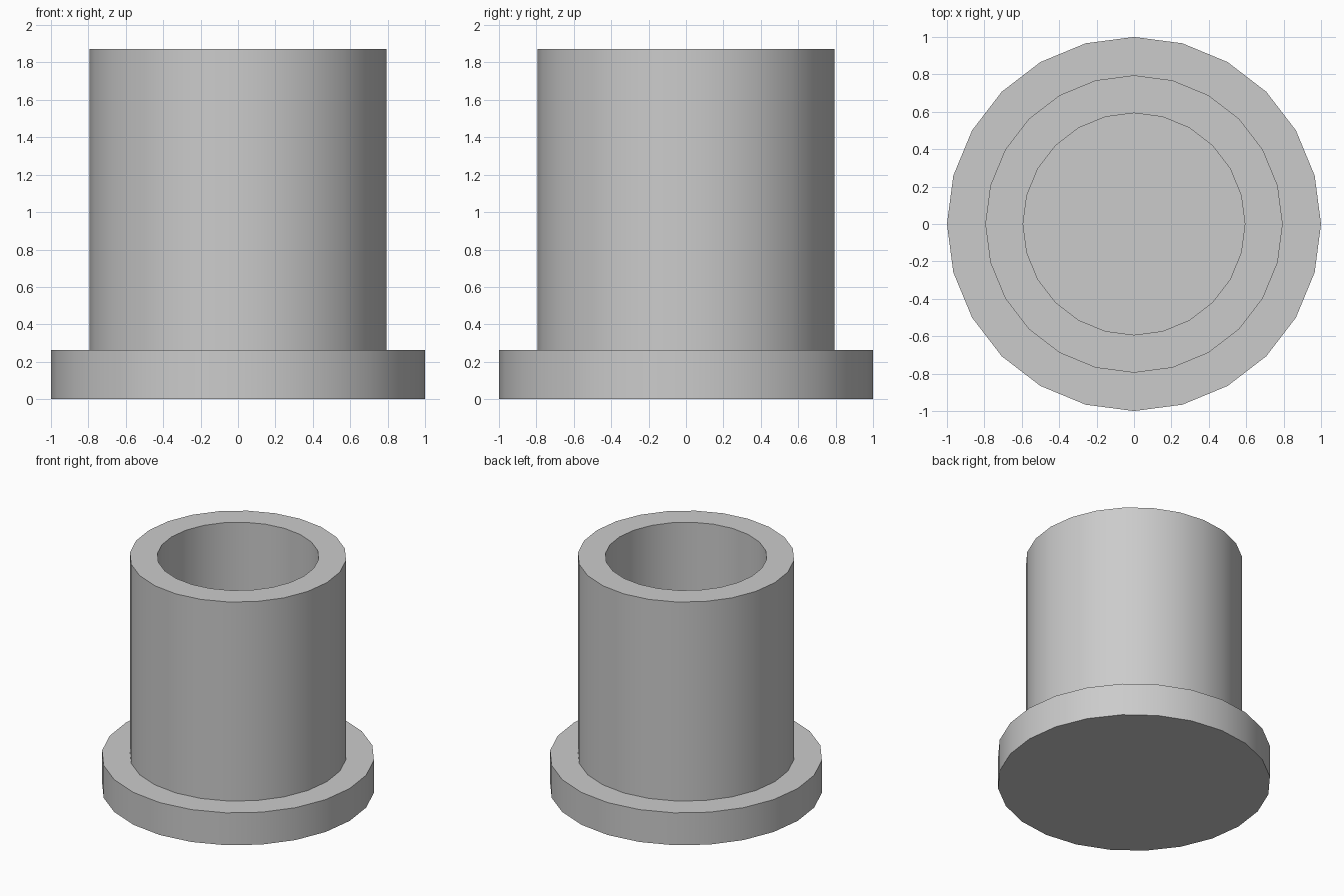
import bpy, bmesh, math
from mathutils import Matrix

cube = bpy.data.objects.get("Cube")
if cube:
    bpy.data.objects.remove(cube, do_unlink=True)

SIDES = 24

grey = bpy.data.materials.new("plain_grey")
grey.use_nodes = True
colour = (0.6, 0.6, 0.6, 1.0)
grey.diffuse_color = colour
grey.node_tree.nodes["Principled BSDF"].inputs["Base Color"].default_value = colour


def lathe(name, profile):
    """Revolve an (r, z) profile; points on the axis become single vertices."""
    bm = bmesh.new()
    verts = [bm.verts.new((r, 0, z)) for r, z in profile]
    edges = [bm.edges.new(pair) for pair in zip(verts, verts[1:])]
    bmesh.ops.spin(bm, geom=verts + edges, cent=(0, 0, 0), axis=(0, 0, 1),
                   angle=math.tau, steps=SIDES, use_merge=True)
    bmesh.ops.remove_doubles(bm, verts=bm.verts, dist=0.0001)
    bmesh.ops.recalc_face_normals(bm, faces=bm.faces)
    mesh = bpy.data.meshes.new(name)
    bm.to_mesh(mesh)
    bm.free()
    mesh.materials.append(grey)
    obj = bpy.data.objects.new(name, mesh)
    bpy.context.collection.objects.link(obj)
    bpy.ops.object.select_all(action='DESELECT')
    obj.select_set(True)
    bpy.context.view_layer.objects.active = obj
    bpy.ops.object.shade_smooth_by_angle(angle=math.radians(30))
    return obj


# Solid base flange and open-topped sleeve in one closed surface
BASE_R, OUTER_R, INNER_R = 1.0, 0.795, 0.593
BASE_Z, TOP_Z = 0.262, 1.872
lathe("flanged_sleeve", [
    (0, 0), (BASE_R, 0), (BASE_R, BASE_Z), (OUTER_R, BASE_Z),
    (OUTER_R, TOP_Z), (INNER_R, TOP_Z), (INNER_R, BASE_Z), (0, BASE_Z),
])
